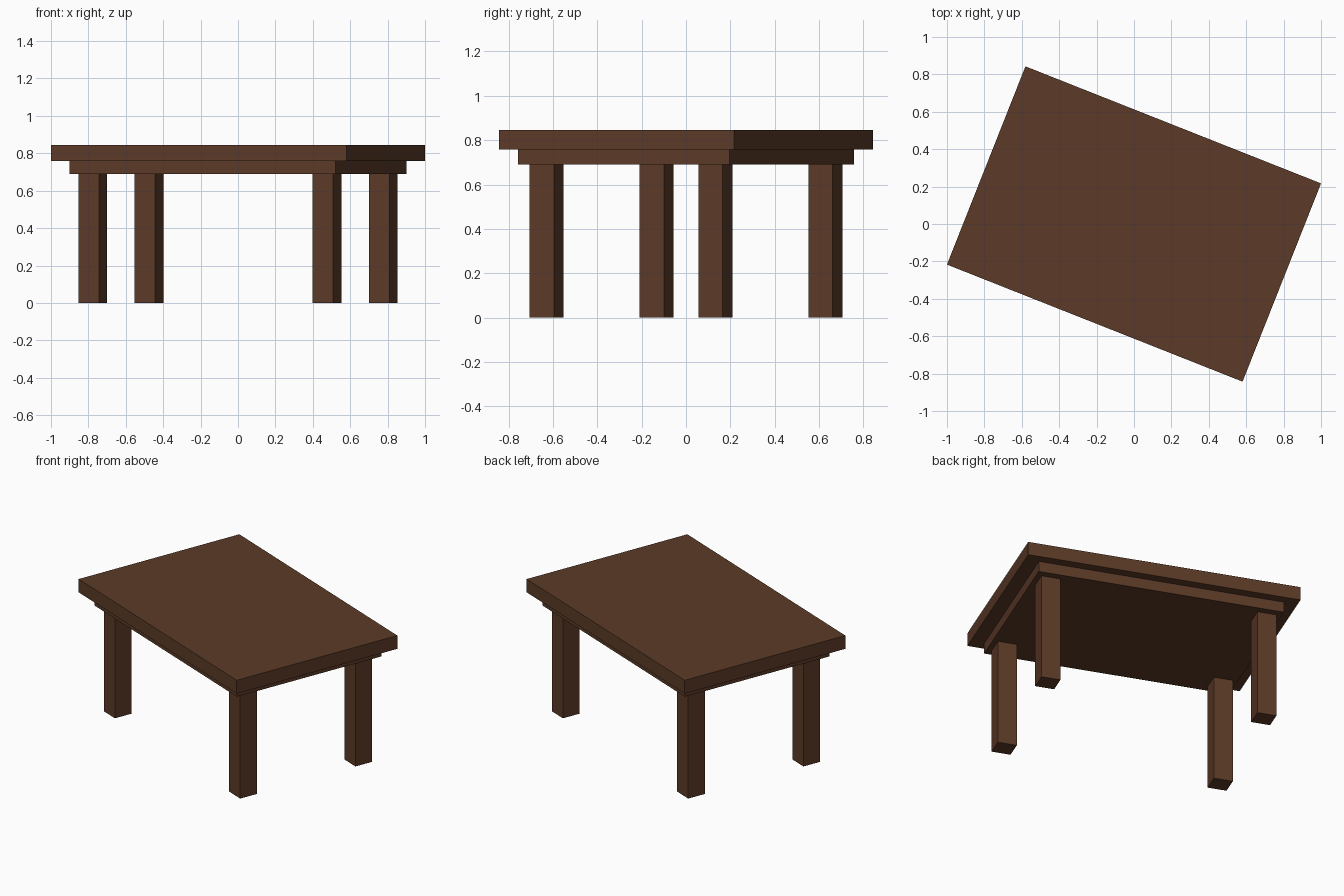
import bpy
from math import radians
from mathutils import Matrix

if "Cube" in bpy.data.objects:
    bpy.data.objects.remove(bpy.data.objects["Cube"])

TURN = Matrix.Rotation(radians(-21.6), 4, 'Z')

wood = bpy.data.materials.new("dark_wood")
wood.diffuse_color = (0.107, 0.044, 0.021, 1)
wood.use_nodes = True
wood.node_tree.nodes["Principled BSDF"].inputs["Base Color"].default_value = wood.diffuse_color


def box(name, x, y, z0, z1, sx, sy):
    """Box placed in the table's own axes, then turned with the table."""
    bpy.ops.mesh.primitive_cube_add(size=1)
    ob = bpy.context.object
    ob.name = name
    ob.data.transform(Matrix.Diagonal((sx, sy, z1 - z0, 1)))
    ob.matrix_world = TURN @ Matrix.Translation((x, y, (z0 + z1) / 2))
    ob.data.materials.append(wood)


# Table top and the smaller slab beneath it
box("table_top", 0, 0, 0.758, 0.845, 1.70, 1.14)
box("under_slab", 0, 0, 0.69, 0.758, 1.53, 1.026)

# Four square legs
for side, sx in (("left", -1), ("right", 1)):
    for end, sy in (("front", -1), ("back", 1)):
        box(f"{end}_{side}_leg", sx * 0.674, sy * 0.409, 0, 0.69, 0.118, 0.118)
